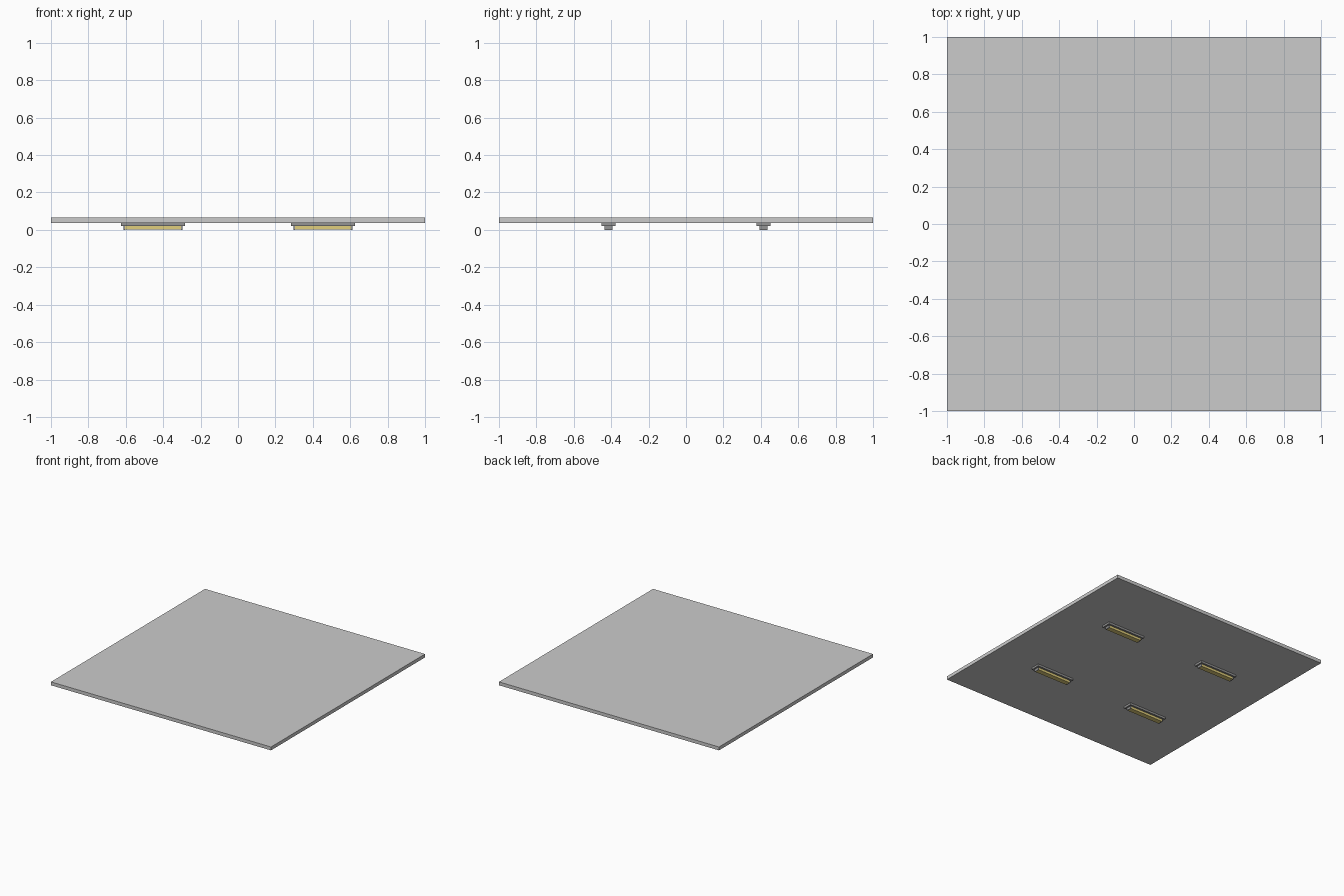
import bpy, bmesh

if "Cube" in bpy.data.objects:
    bpy.data.objects.remove(bpy.data.objects["Cube"])

def material(name, rgb):
    m = bpy.data.materials.new(name)
    m.diffuse_color = (*rgb, 1)
    m.use_nodes = True
    m.node_tree.nodes["Principled BSDF"].inputs["Base Color"].default_value = m.diffuse_color
    return m

panel_grey = material("panel_grey", (0.6, 0.6, 0.6))
housing_grey = material("housing_grey", (0.3, 0.3, 0.3))
lamp_yellow = material("lamp_yellow", (0.75, 0.62, 0.2))

def box(name, x, y, z, mat):
    """Box from (min, max) ranges on each axis."""
    bm = bmesh.new()
    bmesh.ops.create_cube(bm, size=1)
    for v in bm.verts:
        v.co = [r[0] if c < 0 else r[1] for c, r in zip(v.co, (x, y, z))]
    me = bpy.data.meshes.new(name)
    bm.to_mesh(me)
    bm.free()
    me.materials.append(mat)
    ob = bpy.data.objects.new(name, me)
    bpy.context.collection.objects.link(ob)
    return ob

# Ceiling panel
box("ceiling_panel", (-1, 1), (-1, 1), (0.037, 0.065), panel_grey)

# Four hanging lamps: housing, glowing strip, end caps
for cx in (-0.454, 0.454):
    for cy in (-0.415, 0.415):
        box("lamp_housing", (cx - 0.171, cx + 0.171), (cy - 0.0375, cy + 0.0375), (0.02, 0.037), housing_grey)
        box("lamp_strip", (cx - 0.15, cx + 0.15), (cy - 0.021, cy + 0.021), (0.001, 0.02), lamp_yellow)
        for s in (-1, 1):
            x = sorted((cx + s * 0.15, cx + s * 0.157))
            box("lamp_end_cap", x, (cy - 0.022, cy + 0.022), (0, 0.02), housing_grey)
